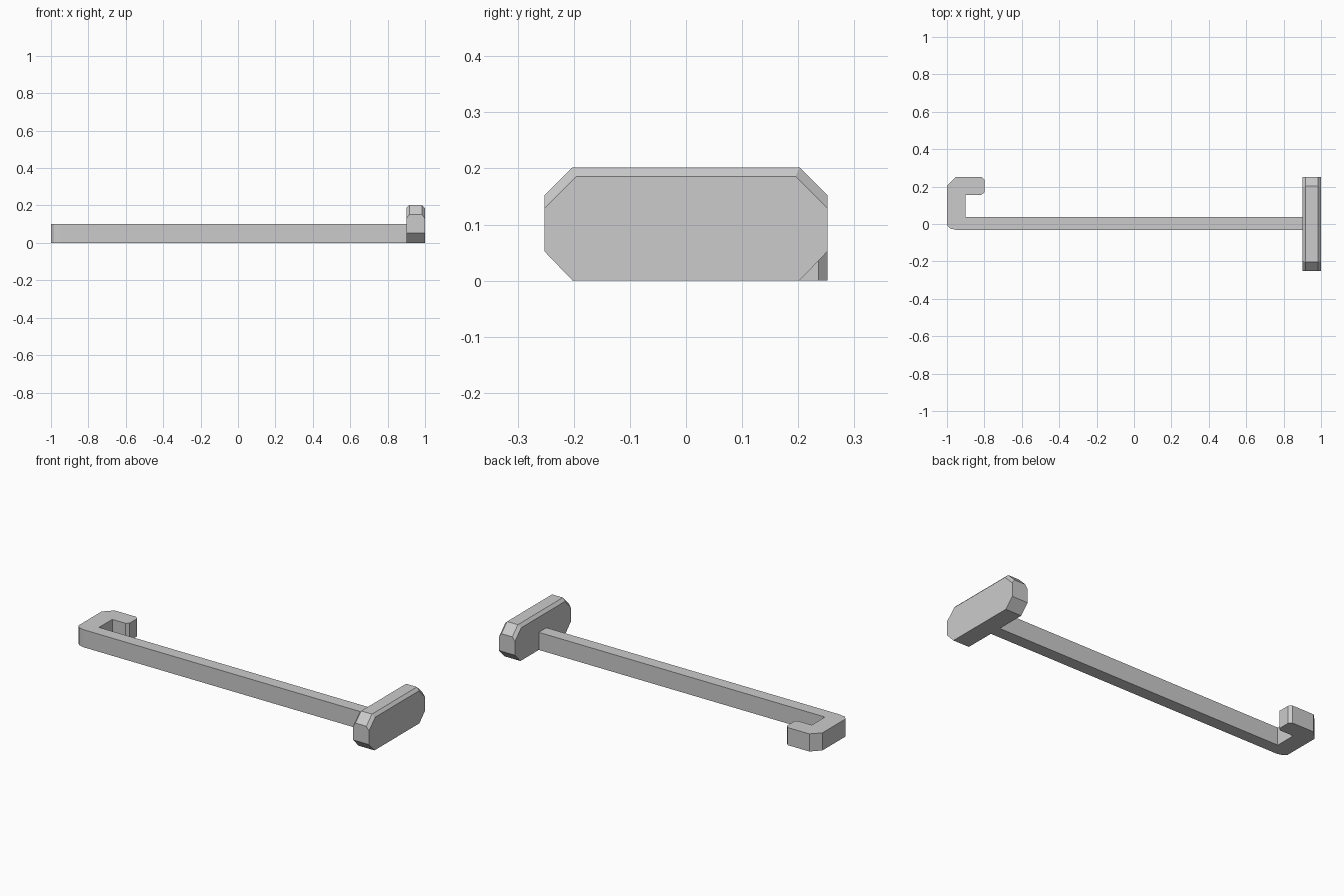
import bpy
import bmesh

cube = bpy.data.objects.get("Cube")
if cube:
    bpy.data.objects.remove(cube, do_unlink=True)

grey = bpy.data.materials.new("light_grey")
grey.use_nodes = True
colour = (0.6, 0.6, 0.6, 1)
grey.diffuse_color = colour
grey.node_tree.nodes["Principled BSDF"].inputs["Base Color"].default_value = colour


def loft(name, rings):
    """Skin matching closed rings of points and cap both ends."""
    bm = bmesh.new()
    loops = [[bm.verts.new(p) for p in ring] for ring in rings]
    n = len(loops[0])
    for a, b in zip(loops, loops[1:]):
        for i in range(n):
            j = (i + 1) % n
            bm.faces.new((a[i], a[j], b[j], b[i]))
    bm.faces.new(loops[0])
    bm.faces.new(loops[-1])
    bmesh.ops.recalc_face_normals(bm, faces=bm.faces)
    mesh = bpy.data.meshes.new(name)
    bm.to_mesh(mesh)
    bm.free()
    mesh.materials.append(grey)
    obj = bpy.data.objects.new(name, mesh)
    bpy.context.collection.objects.link(obj)
    return obj


# Long bar with its hooked end, extruded upwards
hook = [(0.91, -0.032), (-0.95, -0.032), (-0.983, -0.024), (-1, -0.005),
        (-1, 0.203), (-0.952, 0.252), (-0.816, 0.252), (-0.8, 0.236),
        (-0.8, 0.169), (-0.816, 0.156), (-0.9, 0.156), (-0.9, 0.037),
        (0.91, 0.037)]
loft("hooked_bar", [[(x, y, z) for x, y in hook] for z in (0, 0.1)])


# Octagonal end plate whose upper rims are chamfered
def plate_ring(x, inset):
    half = [(0.202, 0), (0.252, 0.052), (0.252, 0.152 - 1.41 * inset),
            (0.202 - 0.41 * inset, 0.202 - inset)]
    outline = half + [(-y, z) for y, z in reversed(half)]
    return [(x, y, z) for y, z in outline]


loft("end_plate", [plate_ring(x, inset) for x, inset in
                   ((0.9, 0.016), (0.916, 0), (0.984, 0), (1, 0.016))])
